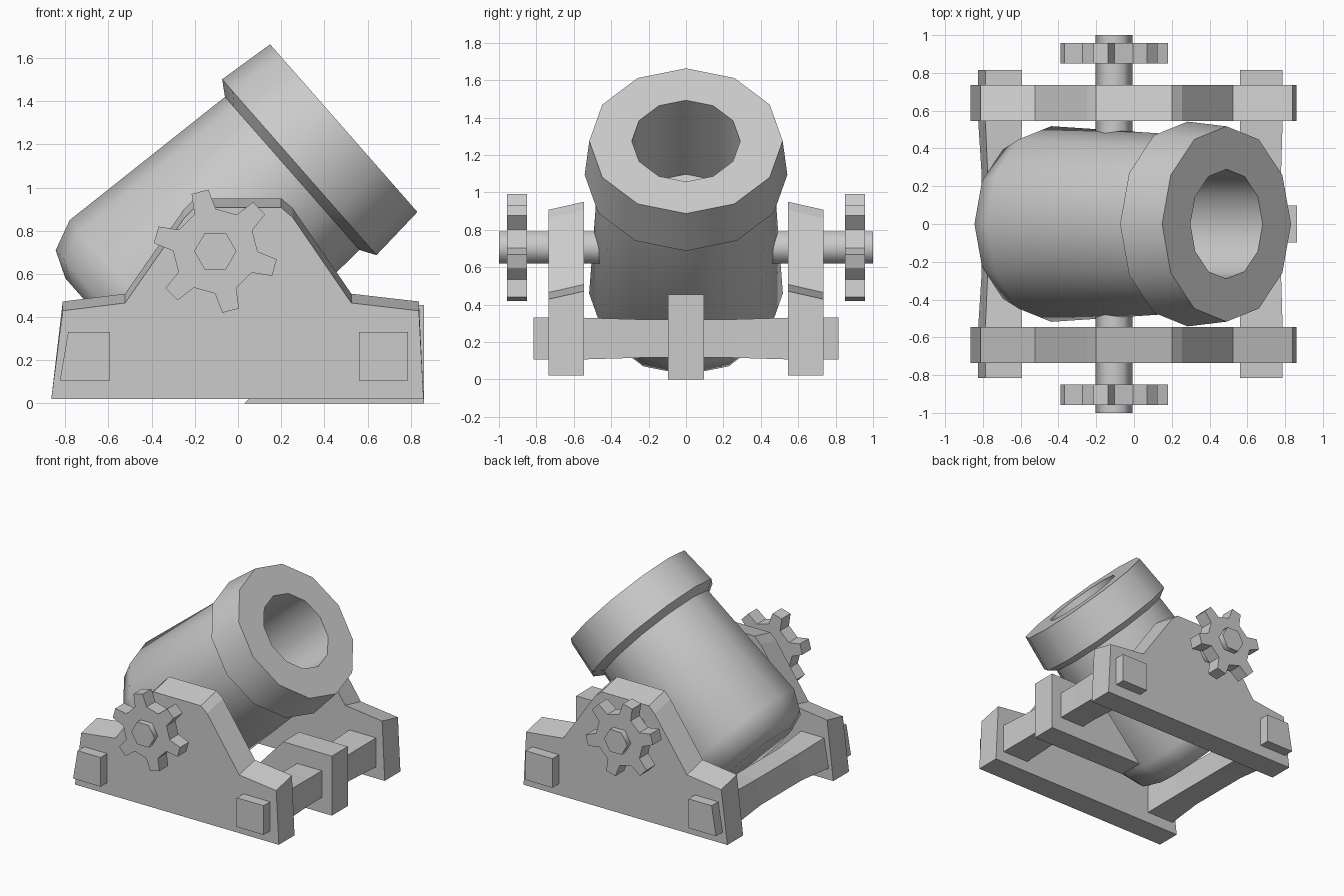
import bpy, bmesh
from math import sin, cos, pi, radians
from mathutils import Matrix, Vector

cube = bpy.data.objects.get("Cube")
if cube:
    bpy.data.objects.remove(cube, do_unlink=True)

grey = bpy.data.materials.new("plain_grey")
grey.use_nodes = True
colour = (0.6, 0.6, 0.6, 1)
grey.diffuse_color = colour
grey.node_tree.nodes["Principled BSDF"].inputs["Base Color"].default_value = colour


def loft(name, rings, matrix=None, smooth=None):
    """Skin a stack of matching rings and cap both ends."""
    bm = bmesh.new()
    loops = [[bm.verts.new(p) for p in ring] for ring in rings]
    for a, b in zip(loops, loops[1:]):
        for i in range(len(a)):
            j = (i + 1) % len(a)
            bm.faces.new((a[i], a[j], b[j], b[i]))
    bm.faces.new(loops[0][::-1])
    bm.faces.new(loops[-1])
    if matrix:
        bm.transform(matrix)
    bmesh.ops.recalc_face_normals(bm, faces=bm.faces[:])
    mesh = bpy.data.meshes.new(name)
    bm.to_mesh(mesh)
    bm.free()
    mesh.materials.append(grey)
    obj = bpy.data.objects.new(name, mesh)
    bpy.context.collection.objects.link(obj)
    if smooth:
        bpy.ops.object.select_all(action='DESELECT')
        obj.select_set(True)
        bpy.context.view_layer.objects.active = obj
        bpy.ops.object.shade_smooth_by_angle(angle=radians(smooth))
    return obj


def at_y(profile, y):
    return [(x, y, z) for x, z in profile]


def circle(radius, z, sides):
    return [(radius * cos(2 * pi * i / sides), radius * sin(2 * pi * i / sides), z)
            for i in range(sides)]


# Barrel: (distance along axis from muzzle, radius), bore floor to breech
barrel_profile = [(-0.6, 0.29), (0, 0.29), (0, 0.517), (-0.274, 0.542), (-0.318, 0.472),
                  (-1.235, 0.518), (-1.376, 0.456), (-1.428, 0.329)]
aim = Matrix.Translation((0.49, 0, 1.275)) @ Matrix.Rotation(radians(48.7), 4, 'Y')
loft("barrel", [circle(r, s, 12) for s, r in barrel_profile], aim, 50)

# Axle through the barrel
AX, AZ = -0.105, 0.705
axle = [(AX + 0.098 * cos(i * pi / 3), AZ + 0.098 * sin(i * pi / 3)) for i in range(6)]
loft("axle", [at_y(axle, -1), at_y(axle, 1)], smooth=65)

# Six-toothed wheel outline
wheel = []
for i in range(6):
    for radius, offset in ((0.196, -15), (0.287, -8), (0.287, 8), (0.196, 15)):
        a = radians(44.5 + 60 * i + offset)
        wheel.append((AX + radius * cos(a), AZ + radius * sin(a)))

# Cheek plate outline, with its top sloping down outward
cheek_inner = [(-0.865, 0.02), (-0.812, 0.472), (-0.523, 0.508), (-0.25, 0.9), (-0.2, 0.95),
               (0.2, 0.95), (0.253, 0.905), (0.525, 0.508), (0.838, 0.472), (0.86, 0.02)]
cheek_outer = [(x, z - 0.043 if z > 0.1 else z) for x, z in cheek_inner]

for side, s in (("right", -1), ("left", 1)):
    loft(side + "_cheek", [at_y(cheek_inner, s * 0.545), at_y(cheek_outer, s * 0.735)])
    loft(side + "_toothed_wheel", [at_y(wheel, s * 0.85), at_y(wheel, s * 0.957)])


# Cross beams, slimmer towards the middle
def beam(name, profile, slim):
    centre = sum((Vector(p) for p in profile), Vector((0, 0))) / 4
    rings = []
    for y in (-0.815, -0.55, -0.25, 0.25, 0.55, 0.815):
        k = slim if abs(y) < 0.5 else 1
        rings.append(at_y([centre + (Vector(p) - centre) * k for p in profile], y))
    loft(name, rings)


beam("muzzle_end_beam", [(0.56, 0.107), (0.787, 0.107), (0.787, 0.33), (0.56, 0.33)], 0.92)
beam("breech_end_beam", [(-0.825, 0.107), (-0.592, 0.107), (-0.592, 0.33), (-0.787, 0.33)], 0.85)

# Wedge bed under the barrel
bed = [(0.03, 0), (0.862, 0), (0.862, 0.455), (0.45, 0.455)]
loft("wedge_bed", [at_y(bed, -0.097), at_y(bed, 0.097)])
